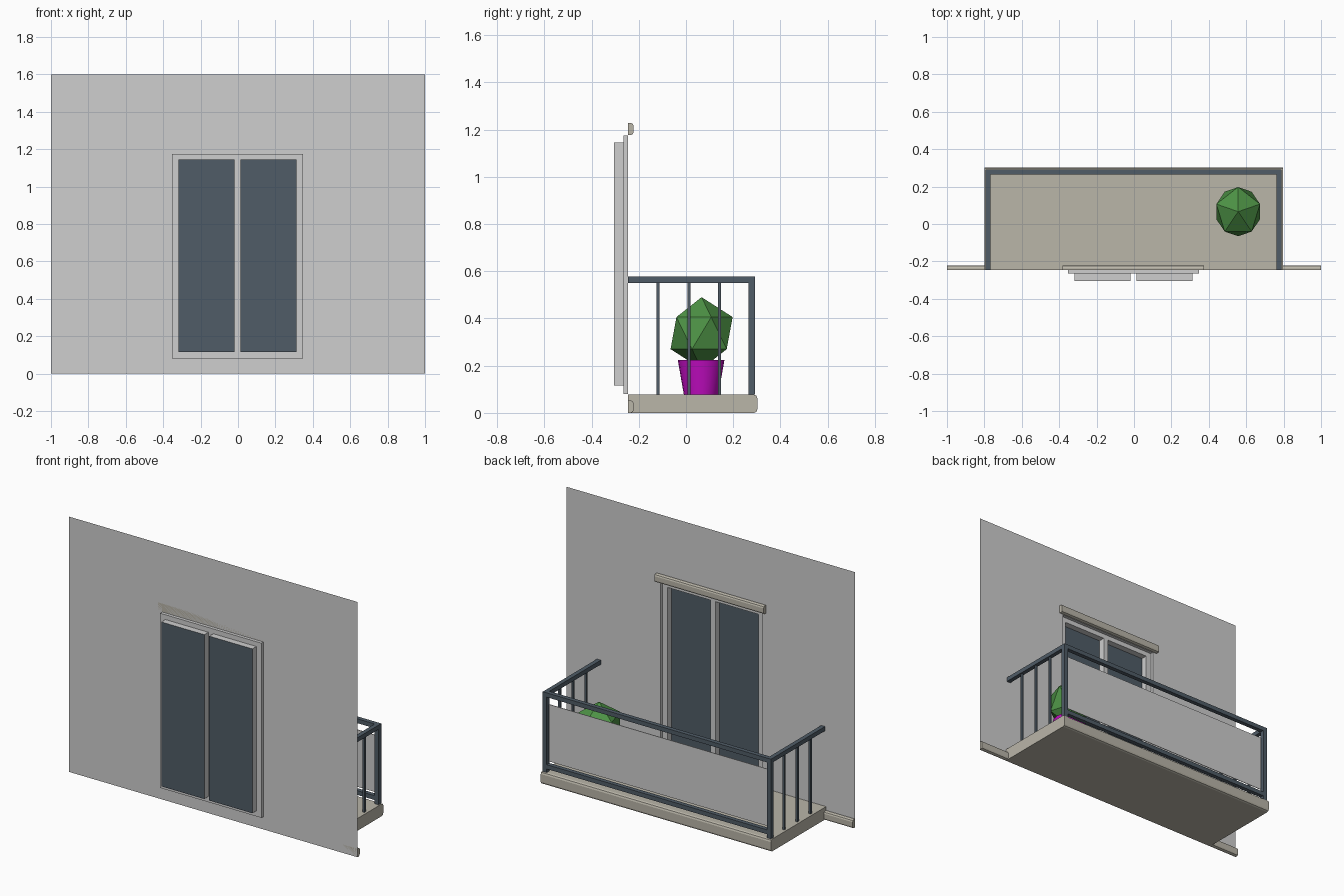
import bpy, bmesh, math
from mathutils import Matrix

if "Cube" in bpy.data.objects:
    bpy.data.objects.remove(bpy.data.objects["Cube"])


def material(name, rgb):
    m = bpy.data.materials.new(name)
    m.diffuse_color = (*rgb, 1)
    m.use_nodes = True
    m.node_tree.nodes["Principled BSDF"].inputs["Base Color"].default_value = m.diffuse_color
    return m


PLASTER = material("plaster grey", (0.62, 0.62, 0.62))
STONE = material("warm stone", (0.49, 0.465, 0.395))
DARK = material("slate blue", (0.08, 0.107, 0.135))
LEAF = material("leaf green", (0.075, 0.29, 0.06))
POT = material("magenta", (0.56, 0.004, 0.56))


def finish(name, bm, mats):
    mesh = bpy.data.meshes.new(name)
    bm.to_mesh(mesh)
    bm.free()
    for m in mats:
        mesh.materials.append(m)
    ob = bpy.data.objects.new(name, mesh)
    bpy.context.collection.objects.link(ob)
    return ob


def box(name, x0, x1, y0, y1, z0, z1, mat):
    bm = bmesh.new()
    bmesh.ops.create_cube(bm, size=1)
    for v in bm.verts:
        v.co.x = x0 if v.co.x < 0 else x1
        v.co.y = y0 if v.co.y < 0 else y1
        v.co.z = z0 if v.co.z < 0 else z1
    return finish(name, bm, [mat])


def corners(x0, x1, z0, z1):
    return [(x0, z0), (x0, z1), (x1, z1), (x1, z0)]


def rect(bm, x0, x1, z0, z1, y, mat=0):
    # flat panel facing the balcony
    f = bm.faces.new([bm.verts.new((x, y, z)) for x, z in corners(x0, x1, z0, z1)])
    f.material_index = mat


def reveal(bm, x0, x1, z0, z1, y0, y1):
    # four inward-facing sides of a recess
    c = corners(x0, x1, z0, z1)
    for a, b in zip(c, c[1:] + c[:1]):
        pts = [(a, y0), (b, y0), (b, y1), (a, y1)]
        bm.faces.new([bm.verts.new((p[0], y, p[1])) for p, y in pts])


def surround(bm, outer, inner, y):
    # flat border between two rectangles
    ox0, ox1, oz0, oz1 = outer
    ix0, ix1, iz0, iz1 = inner
    rect(bm, ox0, ix0, oz0, oz1, y)
    rect(bm, ix1, ox1, oz0, oz1, y)
    rect(bm, ix0, ix1, oz0, iz0, y)
    rect(bm, ix0, ix1, iz1, oz1, y)


def moulding(name, x0, x1, y0, y1, z0, z1, c):
    # stone strip with its outer long edges rounded off
    prof = [(y0, z0), (y1 - c, z0), (y1 - c * 0.3, z0 + c * 0.3), (y1, z0 + c),
            (y1, z1 - c), (y1 - c * 0.3, z1 - c * 0.3), (y1 - c, z1), (y0, z1)]
    bm = bmesh.new()
    face = bm.faces.new([bm.verts.new((x0, y, z)) for y, z in prof])
    ext = bmesh.ops.extrude_face_region(bm, geom=[face])["geom"]
    verts = [g for g in ext if isinstance(g, bmesh.types.BMVert)]
    bmesh.ops.translate(bm, verts=verts, vec=(x1 - x0, 0, 0))
    bmesh.ops.recalc_face_normals(bm, faces=bm.faces)
    return finish(name, bm, [STONE])


# Wall with a stepped recess and two glass panes
WALL, STEP, GLASS = -0.245, -0.265, -0.305
opening = (-0.354, 0.348, 0.08, 1.175)
panes = [(-0.318, -0.02, 0.115, 1.145), (0.014, 0.313, 0.115, 1.145)]
bm = bmesh.new()
surround(bm, (-1, 1, 0, 1.6), opening, WALL)
bmesh.ops.remove_doubles(bm, verts=bm.verts, dist=1e-5)
finish("wall", bm, [PLASTER])

bm = bmesh.new()
reveal(bm, *opening, WALL, STEP)
surround(bm, opening, (panes[0][0], panes[1][1], 0.115, 1.145), STEP)
rect(bm, panes[0][1], panes[1][0], 0.115, 1.145, STEP)
for p in panes:
    reveal(bm, *p, STEP, GLASS)
    rect(bm, *p, GLASS, 1)
bmesh.ops.remove_doubles(bm, verts=bm.verts, dist=1e-5)
finish("window", bm, [PLASTER, DARK])

# Stone parts
moulding("lintel", -0.382, 0.375, WALL, -0.222, 1.177, 1.228, 0.012)
moulding("skirting_left", -1, -0.8, WALL, -0.222, 0, 0.053, 0.012)
moulding("skirting_right", 0.796, 1, WALL, -0.222, 0, 0.053, 0.012)
moulding("balcony_slab", -0.8, 0.796, WALL, 0.302, 0, 0.077, 0.014)

# Railing
FLOOR, Y0, Y1 = 0.077, 0.265, 0.292
XL, XR, T = -0.793, 0.789, 0.027
for side, x in (("left", XL), ("right", XR - T)):
    box("post_" + side, x, x + T, Y0, Y1, FLOOR, 0.55, DARK)
    box("side_rail_" + side, x, x + T, WALL, Y1, 0.55, 0.577, DARK)
    for i in range(3):
        y, c = -0.118 + 0.13 * i, x + T / 2
        box(f"baluster_{side}_{i + 1}", c - 0.0065, c + 0.0065,
            y - 0.0065, y + 0.0065, FLOOR, 0.55, DARK)
box("outer_top_rail", XL + T, XR - T, Y0, Y1, 0.55, 0.577, DARK)
box("outer_bottom_rail", XL + T, XR - T, Y0, Y1, 0.1, 0.127, DARK)
box("railing_panel", XL + T + 0.008, XR - T - 0.008, 0.276, 0.28, 0.145, 0.502, PLASTER)

# Potted shrub
PX, PY = 0.557, 0.064
bm = bmesh.new()
rings = []
for r, z in ((0.073, FLOOR), (0.099, 0.225), (0.086, 0.225), (0.084, 0.205)):
    rings.append([bm.verts.new((PX + r * math.cos(a), PY + r * math.sin(a), z))
                  for a in (math.tau * i / 20 for i in range(20))])
for lo, hi in zip(rings, rings[1:]):
    for i in range(20):
        j = (i + 1) % 20
        bm.faces.new((lo[i], lo[j], hi[j], hi[i]))
bm.faces.new(rings[0][::-1])
bm.faces.new(rings[-1])
pot = finish("flower_pot", bm, [POT])
bpy.context.view_layer.objects.active = pot
pot.select_set(True)
bpy.ops.object.shade_smooth_by_angle(angle=math.radians(35))

bm = bmesh.new()
bmesh.ops.create_icosphere(bm, subdivisions=1, radius=1,
                           matrix=Matrix.Rotation(math.pi / 2, 4, "Z"))
bmesh.ops.scale(bm, verts=bm.verts, vec=(0.137, 0.147, 0.152))
bmesh.ops.translate(bm, verts=bm.verts, vec=(PX, PY + 0.002, 0.338))
finish("shrub", bm, [LEAF])
